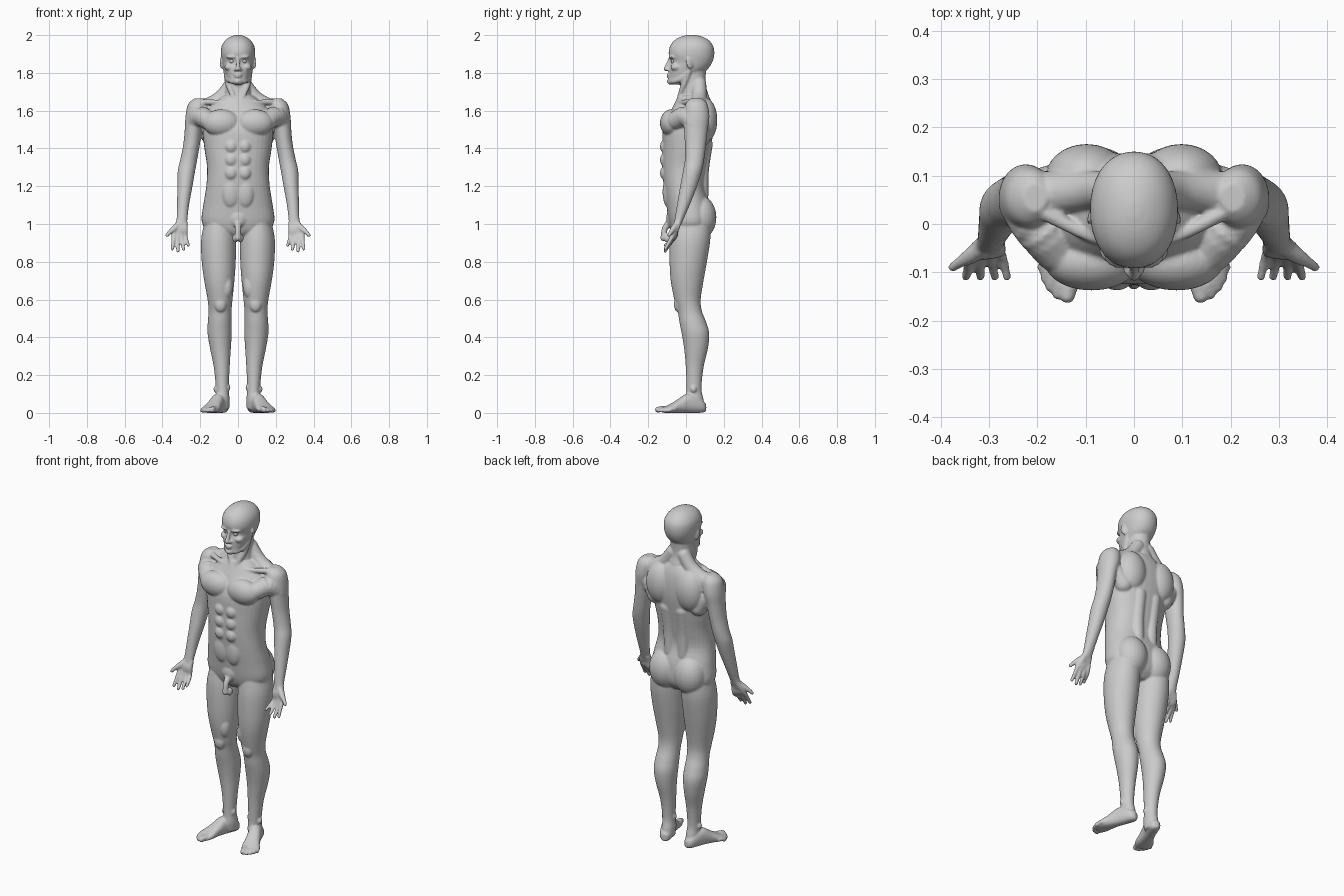
import bpy, bmesh
from math import sin, cos, pi, copysign
from mathutils import Vector, Matrix

bm = bmesh.new()


def smooth_rows(rows, steps=4):
    """Catmull-Rom interpolation of rows of numbers."""
    out = []
    for i in range(len(rows) - 1):
        a, b, c, d = rows[max(i - 1, 0)], rows[i], rows[i + 1], rows[min(i + 2, len(rows) - 1)]
        for k in range(steps):
            t = k / steps
            out.append([0.5 * (2 * q + (r - p) * t + (2 * p - 5 * q + 4 * r - s) * t * t
                               + (3 * q - p - 3 * r + s) * t ** 3) for p, q, r, s in zip(a, b, c, d)])
    return out + [list(rows[-1])]


def skin(rings):
    loops = [[bm.verts.new(p) for p in ring] for ring in rings]
    n = len(loops[0])
    faces = [bm.faces.new((a[i], a[(i + 1) % n], b[(i + 1) % n], b[i]))
             for a, b in zip(loops, loops[1:]) for i in range(n)]
    faces += [bm.faces.new(loops[0][::-1]), bm.faces.new(loops[-1])]
    bmesh.ops.recalc_face_normals(bm, faces=faces)


def loft(rows, power=2.0, frame=Matrix(), seg=36):
    """Rows of (x, y, z, rx, ry): stacked superellipses."""
    def se(v):
        return copysign(abs(v) ** (2 / power), v)
    skin([[frame @ Vector((x + rx * se(cos(2 * pi * i / seg)), y + ry * se(sin(2 * pi * i / seg)), z))
           for i in range(seg)] for x, y, z, rx, ry in smooth_rows(rows)])


def blob(c, r, rot=None):
    m = Matrix.Translation(c) @ (rot or Matrix()) @ Matrix.Diagonal((*r, 1))
    bmesh.ops.create_uvsphere(bm, u_segments=24, v_segments=16, radius=1, matrix=m)


def limb(pts):
    """Round tube through (x, y, z, r) with ball ends."""
    rows = smooth_rows(pts)
    rings = []
    for i, row in enumerate(rows):
        d = Vector(rows[min(i + 1, len(rows) - 1)][:3]) - Vector(rows[max(i - 1, 0)][:3])
        u = d.cross(Vector((0.3, 1, 0.2))).normalized()
        v = d.cross(u).normalized()
        rings.append([Vector(row[:3]) + row[3] * (u * cos(2 * pi * k / 16) + v * sin(2 * pi * k / 16))
                      for k in range(16)])
    skin(rings)
    for p in (pts[0], pts[-1]):
        blob(p[:3], (p[3],) * 3)


# ---- paired parts, built on +x ----
# leg
loft([(.100, .03, 1.02, .075, .10), (.103, .022, .92, .092, .107), (.102, .012, .80, .090, .099),
      (.099, .006, .70, .080, .087), (.095, .008, .60, .066, .070), (.095, .020, .54, .061, .064),
      (.097, .036, .48, .063, .071), (.097, .050, .42, .064, .073), (.093, .053, .34, .055, .063),
      (.086, .046, .24, .042, .047), (.083, .042, .13, .034, .040), (.080, .046, .07, .036, .047),
      (.076, .054, .02, .030, .042)])
blob((.093, -.042, .575), (.032, .022, .042))            # kneecap
blob((.118, .04, .125), (.012, .016, .018))              # ankle bones
blob((.052, .035, .135), (.012, .016, .018))
blob((.06, -.035, .67), (.033, .036, .065))              # inner thigh muscle

# foot, lofted from heel to ball
d = Vector((.073, -.19, 0)).normalized()
side = Vector((0, 0, 1)).cross(d)
foot = Matrix((side, Vector((0, 0, 1)), d)).transposed().to_4x4()
foot.translation = (.070, .104, 0)
loft([(0, .028, 0, .014, .020), (0, .034, .02, .031, .033), (0, .048, .065, .036, .048),
      (0, .050, .11, .037, .050), (0, .036, .155, .041, .036), (0, .024, .195, .048, .024),
      (0, .017, .225, .047, .017), (0, .013, .24, .040, .012)], 2.3, foot)
for bx, by, tx, ty, r in ((.122, -.10, .138, -.149, .016), (.143, -.10, .159, -.146, .011),
                          (.158, -.09, .174, -.130, .011), (.170, -.075, .184, -.112, .011),
                          (.178, -.06, .190, -.090, .011)):
    limb([(bx, by, .020, r), ((bx + tx) / 2, (by + ty) / 2, .021, r), (tx, ty, r + .001, r)])

# buttock, shoulder blade, pectoral, trapezius, collar bone
blob((.082, .075, 1.035), (.092, .086, .115))
blob((.098, .098, 1.55), (.085, .068, .12))
blob((.088, -.078, 1.535), (.098, .060, .072))
limb([(.035, .07, 1.74, .038), (.085, .07, 1.672, .040), (.15, .065, 1.625, .046), (.21, .055, 1.60, .055)])
limb([(.015, -.045, 1.645, .012), (.09, -.025, 1.645, .013), (.18, .02, 1.645, .016)])
limb([(.062, .02, 1.82, .016), (.05, -.01, 1.74, .017), (.016, -.04, 1.655, .012)])  # neck muscle
for z in (1.41, 1.34, 1.27):                             # abdominals
    blob((.036, -.108, z), (.035, .030, .038))
blob((.038, -.092, 1.17), (.050, .032, .085))
limb([(.045, .085, 1.15, .034), (.048, .085, 1.28, .036), (.05, .10, 1.42, .042)])   # back muscle

# arm
loft([(.205, .055, 1.665, .025, .03), (.214, .055, 1.635, .050, .058), (.224, .055, 1.57, .054, .069),
      (.236, .052, 1.50, .046, .063), (.246, .050, 1.42, .044, .056), (.261, .045, 1.34, .045, .051),
      (.273, .034, 1.28, .046, .050), (.281, .014, 1.20, .040, .045), (.291, -.014, 1.10, .032, .034),
      (.296, -.035, 1.03, .029, .024), (.302, -.046, .995, .031, .019)])
limb([(.16, -.05, 1.55, .05), (.20, 0, 1.57, .055), (.235, .04, 1.53, .045)])        # front of armpit
limb([(.14, .08, 1.46, .05), (.18, .07, 1.52, .05), (.225, .06, 1.55, .045)])        # back of armpit

# hand: four fingers running from the wrist, then thumb
for wx, kx, ky, tx, tz in ((.283, .279, -.056, .263, .884), (.294, .299, -.062, .288, .862),
                           (.304, .320, -.067, .318, .853), (.314, .340, -.072, .348, .864)):
    limb([(wx, -.042, 1.005, .017), ((wx + kx) / 2, -.054, .970, .016), (kx, ky, .935, .0125),
          ((kx + tx) / 2, ky - .02, (.935 + tz) / 2, .0105), (tx, -.110, tz + .004, .009)])
blob((.309, -.058, .965), (.038, .016, .036))
limb([(.312, -.048, 1.00, .018), (.338, -.066, .975, .017), (.360, -.079, .958, .012), (.376, -.090, .940, .010)])

# face and ear
blob((.034, -.070, 1.884), (.030, .022, .009), Matrix.Rotation(.35, 4, 'Z'))
blob((.046, -.052, 1.830), (.026, .030, .020))
blob((.014, -.095, 1.817), (.009, .011, .008))
blob((.088, .018, 1.852), (.007, .019, .032), Matrix.Rotation(.35, 4, 'Z') @ Matrix.Rotation(.2, 4, 'X'))
limb([(.030, -.068, 1.756, .014), (.050, -.03, 1.768, .016), (.060, .005, 1.80, .016)])   # jaw line
blob((.014, -.098, .925), (.016, .020, .024))

# mirror everything so far
copy = bmesh.ops.duplicate(bm, geom=bm.verts[:] + bm.edges[:] + bm.faces[:])["geom"]
for v in (g for g in copy if isinstance(g, bmesh.types.BMVert)):
    v.co.x *= -1
bmesh.ops.reverse_faces(bm, faces=[g for g in copy if isinstance(g, bmesh.types.BMFace)])

# ---- central parts ----
# torso
loft([(0, .02, .925, .06, .06), (0, .022, .96, .15, .095), (0, .022, 1.01, .192, .112),
      (0, .012, 1.10, .184, .116), (0, -.008, 1.20, .168, .110), (0, -.006, 1.30, .164, .120),
      (0, .003, 1.40, .178, .128), (0, .012, 1.50, .188, .134), (0, .028, 1.58, .180, .118),
      (0, .038, 1.64, .130, .098), (0, .040, 1.68, .080, .080)], 2.3)
# neck and head
loft([(0, .050, 1.60, .085, .085), (0, .044, 1.68, .070, .076), (0, .038, 1.74, .064, .066),
      (0, .035, 1.82, .062, .072)])
loft([(0, -.060, 1.738, .022, .026), (0, -.050, 1.75, .040, .044), (0, -.020, 1.78, .060, .070),
      (0, .012, 1.82, .075, .102), (0, .030, 1.858, .084, .110), (0, .029, 1.90, .091, .121),
      (0, .030, 1.94, .087, .115), (0, .030, 1.972, .068, .092), (0, .030, 1.992, .040, .056),
      (0, .030, 2.001, .012, .016)], 2.15)
limb([(0, -.082, 1.880, .010), (0, -.094, 1.850, .010), (0, -.106, 1.822, .013)])    # nose
blob((0, -.092, 1.791), (.023, .013, .006))                                          # lips
blob((0, -.090, 1.779), (.020, .013, .006))
blob((0, -.082, 1.755), (.022, .020, .017))                                          # chin
limb([(0, -.085, 1.01, .020), (0, -.112, .975, .016), (0, -.120, .925, .016)])
blob((0, -.06, 1.03), (.06, .045, .06))

mesh = bpy.data.meshes.new("body")
bm.to_mesh(mesh)
bm.free()
body = bpy.data.objects.new("body", mesh)
bpy.context.collection.objects.link(body)

# fuse the parts into one soft skin
fuse = body.modifiers.new("fuse", 'REMESH')
fuse.mode = 'VOXEL'
fuse.voxel_size = .005
fuse.use_smooth_shade = True
soft = body.modifiers.new("soften", 'SMOOTH')
soft.factor = .5
soft.iterations = 7

# eyes
for s, name in ((1, "left_eye"), (-1, "right_eye")):
    bpy.ops.mesh.primitive_uv_sphere_add(segments=24, ring_count=12, radius=.013,
                                         location=(s * .032, -.066, 1.862))
    bpy.context.object.name = name
    bpy.ops.object.shade_smooth()
